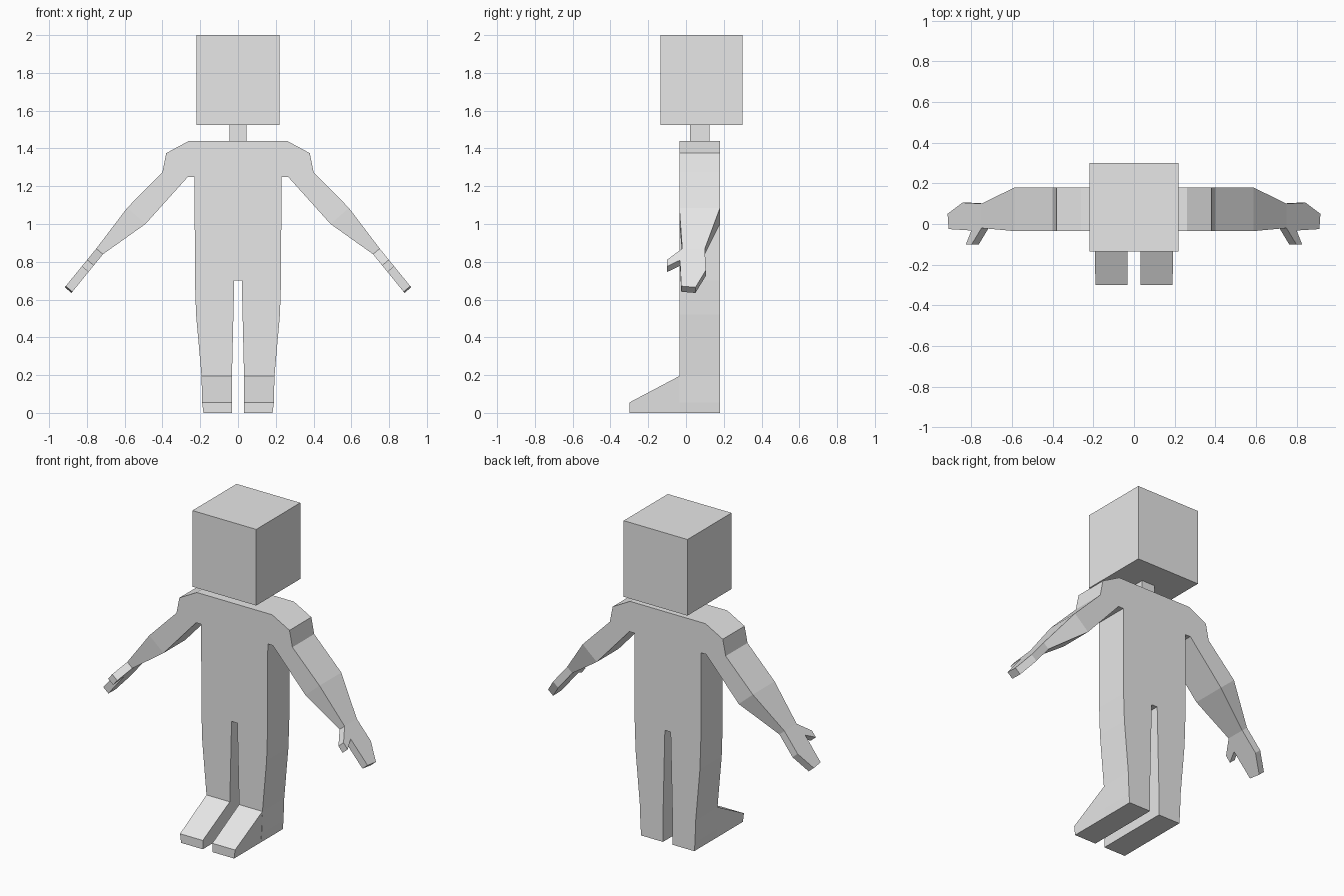
import bpy
import bmesh

if "Cube" in bpy.data.objects:
    bpy.data.objects.remove(bpy.data.objects["Cube"])

grey = bpy.data.materials.new("plain_grey")
grey.diffuse_color = (0.8, 0.8, 0.8, 1)
grey.use_nodes = True
grey.node_tree.nodes["Principled BSDF"].inputs["Base Color"].default_value = grey.diffuse_color

FRONT, BACK = -0.035, 0.18


def loft(name, a, b, caps=True, twist=False):
    """Join two matching rings of points; twist splits the sides into triangles."""
    bm = bmesh.new()
    va = [bm.verts.new(p) for p in a]
    vb = [bm.verts.new(p) for p in b]
    n = len(a)
    for i in range(n):
        j = (i + 1) % n
        if twist:
            bm.faces.new((va[i], va[j], vb[i]))
            bm.faces.new((va[j], vb[j], vb[i]))
        else:
            bm.faces.new((va[i], va[j], vb[j], vb[i]))
    if caps:
        bm.faces.new(va)
        bm.faces.new(vb)
    bmesh.ops.recalc_face_normals(bm, faces=bm.faces)
    me = bpy.data.meshes.new(name)
    bm.to_mesh(me)
    bm.free()
    me.materials.append(grey)
    ob = bpy.data.objects.new(name, me)
    bpy.context.collection.objects.link(ob)
    return ob


def box(name, half, y0, y1, z0, z1):
    ring = [(-half, y0), (half, y0), (half, y1), (-half, y1)]
    return loft(name, [(x, y, z0) for x, y in ring], [(x, y, z1) for x, y in ring])


# Head and neck
box("head", 0.22, -0.135, 0.30, 1.525, 2.0)
box("neck", 0.045, 0.02, 0.125, 1.44, 1.525)

# Torso, upper arms and legs: one flat outline with thickness
half = [(0.26, 1.44), (0.38, 1.375), (0.40, 1.275), (0.587, 1.085), (0.49, 1.0),
        (0.265, 1.25), (0.23, 1.25), (0.228, 0.70), (0.222, 0.52), (0.193, 0.195),
        (0.188, 0.055), (0.183, 0.0), (0.033, 0.0), (0.032, 0.195), (0.02, 0.70)]
outline = half + [(-x, z) for x, z in reversed(half)]
loft("body", [(x, FRONT, z) for x, z in outline], [(x, BACK, z) for x, z in outline])

# Hand outline: distance along the hand (0 wrist, 1 fingertips) and y
palm = [(0, 0.10), (0.56, 0.105), (1.0, 0.05), (0.97, -0.025),
        (0.30, -0.032), (0.46, -0.10), (0.29, -0.10), (0, -0.02)]

for side, s in (("right", 1), ("left", -1)):
    # Foot wedge
    loft(side + "_foot",
         [(s * 0.033, -0.30, 0), (s * 0.183, -0.30, 0),
          (s * 0.19, -0.30, 0.055), (s * 0.033, -0.30, 0.055)],
         [(s * 0.033, FRONT, 0), (s * 0.183, FRONT, 0),
          (s * 0.193, FRONT, 0.195), (s * 0.032, FRONT, 0.195)])

    # Forearm tapering from elbow to wrist
    elbow = [(s * 0.587, FRONT, 1.085), (s * 0.587, BACK, 1.085),
             (s * 0.49, BACK, 1.0), (s * 0.49, FRONT, 1.0)]
    wrist = [(s * 0.75, -0.02, 0.87), (s * 0.75, 0.10, 0.87),
             (s * 0.715, 0.10, 0.84), (s * 0.715, -0.02, 0.84)]
    loft(side + "_forearm", elbow, wrist, caps=False, twist=True)

    # Hand with thumb
    outer = [(s * (0.75 + 0.167 * t), y, 0.87 - 0.205 * t) for t, y in palm]
    inner = [(x - s * 0.035, y, z - 0.03) for x, y, z in outer]
    loft(side + "_hand", outer, inner)
